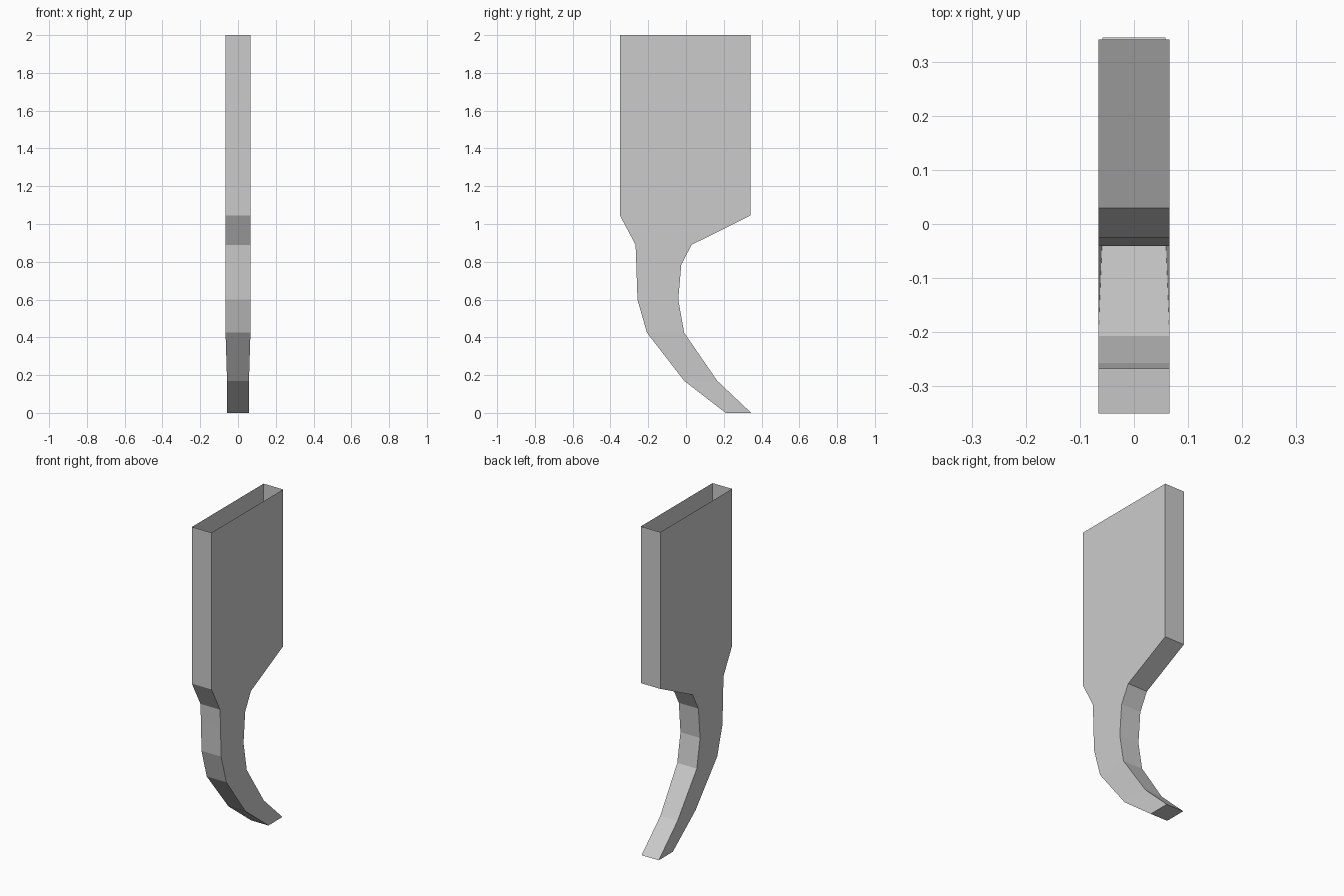
import bpy, bmesh

if "Cube" in bpy.data.objects:
    bpy.data.objects.remove(bpy.data.objects["Cube"])

# Cross-section rows: height, front y, back y, half width
rows = [
    (0.000, 0.210, 0.345, 0.058),
    (0.170, -0.010, 0.165, 0.058),
    (0.425, -0.207, -0.010, 0.066),
    (0.600, -0.257, -0.041, 0.066),
    (0.785, -0.263, -0.025, 0.066),
    (0.890, -0.267, 0.030, 0.066),
    (1.045, -0.350, 0.341, 0.066),
    (2.000, -0.350, 0.341, 0.066),
]

# Curved spout with flat upper sleeve, open at the top
bm = bmesh.new()
rings = [[bm.verts.new((x, y, z)) for x, y in ((-w, f), (w, f), (w, b), (-w, b))]
         for z, f, b, w in rows]
for low, high in zip(rings, rings[1:]):
    for i in range(4):
        j = (i + 1) % 4
        bm.faces.new((low[i], low[j], high[j], high[i]))

# Closed tip
bm.faces.new(rings[0][::-1])

mesh = bpy.data.meshes.new("curved_sleeve")
bm.to_mesh(mesh)
bm.free()
bpy.context.collection.objects.link(bpy.data.objects.new("curved_sleeve", mesh))
